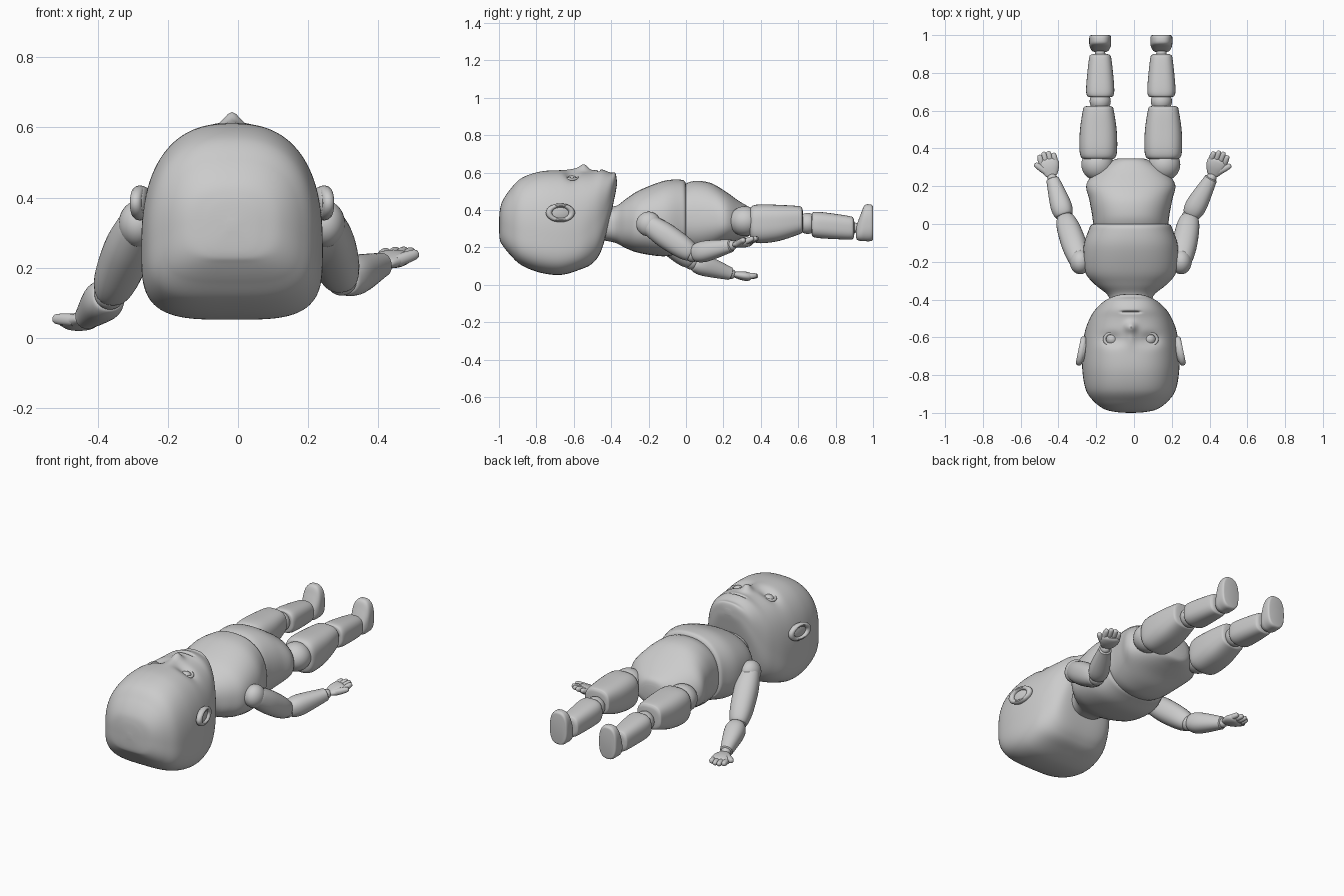
import bpy, bmesh, math
from mathutils import Vector, Matrix

CX = -0.017          # symmetry line of head, trunk and legs


def finish(name, bm, mat=Matrix()):
    bm.transform(mat)
    bmesh.ops.recalc_face_normals(bm, faces=bm.faces)
    me = bpy.data.meshes.new(name)
    bm.to_mesh(me)
    bm.free()
    ob = bpy.data.objects.new(name, me)
    bpy.context.collection.objects.link(ob)
    bpy.ops.object.select_all(action='DESELECT')
    ob.select_set(True)
    bpy.context.view_layer.objects.active = ob
    bpy.ops.object.shade_smooth_by_angle(angle=math.radians(45))
    return ob


def spline(rows, steps):
    # smooth in-between rows
    out, n = [], len(rows)
    for i in range(n - 1):
        a, b, c, d = (rows[max(0, min(n - 1, i + k))] for k in (-1, 0, 1, 2))
        for s in range(steps):
            t = s / steps
            out.append([0.5 * (2 * q + (r - p) * t + (2 * p - 5 * q + 4 * r - u) * t * t
                        + (3 * q - p - 3 * r + u) * t ** 3) for p, q, r, u in zip(a, b, c, d)])
    return out + [list(rows[-1])]


def loft(name, rows, x=0, p_up=2.3, p_down=2.3, n=48, steps=5, mat=Matrix(), warp=None):
    # rows: y, half width, centre z, height above, depth below
    bm, rings = bmesh.new(), []
    for y, a, zc, up, down in spline(rows, steps):
        ring = []
        for i in range(n):
            c, s = math.cos(2 * math.pi * i / n), math.sin(2 * math.pi * i / n)
            p = p_up if s >= 0 else p_down
            k = (abs(c) ** p + abs(s) ** p) ** (-1 / p)
            px, pz = a * c * k, zc + (up if s >= 0 else down) * s * k
            if warp and s > 0:
                pz += warp(px, y) * min(1, s * 1.5)
            ring.append(bm.verts.new((x + px, y, pz)))
        rings.append(ring)
    for r, q in zip(rings, rings[1:]):
        for i in range(n):
            j = (i + 1) % n
            bm.faces.new((r[i], r[j], q[j], q[i]))
    bm.faces.new(rings[0])
    bm.faces.new(rings[-1])
    return finish(name, bm, mat)


def limb(name, p0, p1, radii, flat=1.0, n=32):
    # radii: fraction along, radius; flat squashes the thickness
    p0, p1 = Vector(p0), Vector(p1)
    d = p1 - p0
    mat = Matrix.Translation(p0) @ d.to_track_quat('Y', 'Z').to_matrix().to_4x4()
    return loft(name, [(t * d.length, r, 0, r * flat, r * flat) for t, r in radii], n=n, mat=mat)


def ball(name, loc, radii, rot=0):
    bm = bmesh.new()
    bmesh.ops.create_uvsphere(bm, u_segments=32, v_segments=20, radius=1)
    return finish(name, bm, Matrix.Translation(loc) @ Matrix.Rotation(rot, 4, 'Z')
                  @ Matrix.Diagonal((*radii, 1)))


def ring(name, major, minor, mat):
    bm = bmesh.new()
    n, m = 32, 10
    v = [[bm.verts.new(((major + minor * math.cos(b)) * math.cos(a),
                        (major + minor * math.cos(b)) * math.sin(a), minor * math.sin(b)))
          for b in (2 * math.pi * j / m for j in range(m))]
         for a in (2 * math.pi * i / n for i in range(n))]
    for i in range(n):
        for j in range(m):
            k, l = (i + 1) % n, (j + 1) % m
            bm.faces.new((v[i][j], v[k][j], v[k][l], v[i][l]))
    return finish(name, bm, mat)


# head, with the face pushed into its upper side
def face(x, y):
    g = lambda cx, cy, sx, sy: math.exp(-((abs(x) - cx) / sx) ** 2 - ((y - cy) / sy) ** 2)
    nose = 0.030 * g(0, -0.545, 0.03, 0.028) + 0.014 * g(0, -0.585, 0.026, 0.05)
    muzzle = 0.012 * g(0, -0.47, 0.10, 0.07)
    sockets = -0.024 * g(0.1, -0.61, 0.055, 0.035)
    slit = -0.014 * math.exp(-(x / 0.05) ** 6 - ((y + 0.466) / 0.006) ** 2)
    return nose + muzzle + sockets + slit


loft("head", [(-1.0, 0.015, 0.32, 0.015, 0.015), (-0.995, 0.08, 0.32, 0.08, 0.08),
              (-0.98, 0.14, 0.32, 0.13, 0.11), (-0.94, 0.195, 0.30, 0.21, 0.14),
              (-0.88, 0.237, 0.28, 0.29, 0.175), (-0.78, 0.256, 0.26, 0.345, 0.195),
              (-0.67, 0.257, 0.25, 0.362, 0.197), (-0.57, 0.243, 0.26, 0.345, 0.18),
              (-0.50, 0.217, 0.32, 0.28, 0.205), (-0.45, 0.185, 0.37, 0.235, 0.18),
              (-0.405, 0.135, 0.47, 0.125, 0.11), (-0.378, 0.075, 0.54, 0.055, 0.055),
              (-0.37, 0.02, 0.545, 0.015, 0.015)],
     x=CX, p_up=2.5, p_down=3.6, n=128, steps=12, warp=face)

# chest with neck, and the belly and hips below it
loft("chest", [(-0.46, 0.10, 0.33, 0.10, 0.09), (-0.38, 0.12, 0.32, 0.10, 0.095),
               (-0.32, 0.19, 0.32, 0.14, 0.125), (-0.25, 0.243, 0.32, 0.185, 0.15),
               (-0.12, 0.25, 0.33, 0.225, 0.178), (-0.03, 0.222, 0.34, 0.222, 0.17),
               (-0.005, 0.21, 0.34, 0.21, 0.16), (0.0, 0.19, 0.34, 0.19, 0.15)],
     x=CX, p_down=2.6)
loft("hips", [(-0.03, 0.18, 0.34, 0.18, 0.15), (-0.005, 0.197, 0.34, 0.20, 0.165),
              (0.05, 0.205, 0.34, 0.215, 0.175), (0.13, 0.22, 0.34, 0.205, 0.16),
              (0.21, 0.235, 0.335, 0.165, 0.12), (0.28, 0.18, 0.33, 0.12, 0.09),
              (0.335, 0.10, 0.33, 0.085, 0.07), (0.348, 0.06, 0.33, 0.05, 0.04)], x=CX)

for side, s in (("left", -1), ("right", 1)):
    # eyes and ears
    ex = CX + s * 0.1
    ball(side + "_eye", (ex, -0.61, 0.55), (0.034, 0.034, 0.034))
    ring(side + "_eyelid", 0.036, 0.008, Matrix.Translation((ex, -0.61, 0.572))
         @ Matrix.Rotation(s * 0.2, 4, 'Y') @ Matrix.Diagonal((1.1, 0.9, 1, 1)))
    ear = Matrix.Translation((CX + s * 0.262, -0.672, 0.385)) @ Matrix.Rotation(s * 0.2, 4, 'Z')
    ring(side + "_ear_rim", 0.046, 0.013, ear @ Matrix.Rotation(math.pi / 2, 4, 'Y')
         @ Matrix.Diagonal((0.85, 1.35, 1.3, 1)))
    ball(side + "_ear", (CX + s * 0.25, -0.672, 0.385), (0.018, 0.066, 0.046), s * 0.2)

    # legs: stubby rounded segments with ball joints between
    lx = CX + s * 0.172
    ball(side + "_hip_joint", (lx + s * 0.005, 0.315, 0.34), (0.085, 0.085, 0.08))
    loft(side + "_thigh", [(0.34, 0.06, 0.33, 0.06, 0.06), (0.352, 0.09, 0.33, 0.09, 0.095),
                           (0.40, 0.10, 0.33, 0.10, 0.108), (0.50, 0.097, 0.335, 0.092, 0.10),
                           (0.60, 0.082, 0.345, 0.076, 0.077), (0.62, 0.074, 0.345, 0.066, 0.066),
                           (0.625, 0.05, 0.345, 0.045, 0.045)], x=lx, p_up=2.8, p_down=2.8)
    lx -= s * 0.01
    ball(side + "_knee_joint", (lx, 0.65, 0.328), (0.056, 0.056, 0.056))
    loft(side + "_shin", [(0.672, 0.05, 0.322, 0.05, 0.05), (0.68, 0.07, 0.322, 0.066, 0.066),
                          (0.73, 0.074, 0.318, 0.07, 0.07), (0.87, 0.06, 0.306, 0.062, 0.064),
                          (0.895, 0.05, 0.304, 0.052, 0.054), (0.90, 0.03, 0.304, 0.03, 0.03)],
         x=lx, p_up=2.7, p_down=2.7)
    limb(side + "_ankle", (lx, 0.88, 0.305), (lx, 0.95, 0.305), [(0, 0.032), (0.5, 0.026), (1, 0.034)])
    loft(side + "_foot", [(0.91, 0.025, 0.28, 0.03, 0.03), (0.916, 0.042, 0.285, 0.045, 0.045),
                          (0.935, 0.054, 0.30, 0.08, 0.066), (0.955, 0.058, 0.32, 0.105, 0.087),
                          (0.985, 0.058, 0.325, 0.105, 0.092), (0.997, 0.054, 0.325, 0.098, 0.087),
                          (1.0, 0.046, 0.325, 0.09, 0.08)], x=lx, p_up=2.6, p_down=2.6)

# arms: each side has its own pose
poses = {"left": (-1, (-0.285, -0.20, 0.325), (-0.365, 0.03, 0.125), (-0.432, 0.24, 0.058), (-0.468, 0.385, 0.035)),
         "right": (1, (0.25, -0.20, 0.325), (0.295, 0.035, 0.165), (0.41, 0.245, 0.21), (0.465, 0.385, 0.24))}
for side, (s, sh, el, wr, tip) in poses.items():
    sh, el, wr, tip = map(Vector, (sh, el, wr, tip))
    ball(side + "_shoulder_joint", sh, (0.055, 0.066, 0.066))
    limb(side + "_upper_arm", sh, el, [(0, 0.045), (0.04, 0.055), (0.35, 0.066), (0.75, 0.062),
                                       (0.97, 0.048), (1, 0.03)])
    ball(side + "_elbow_joint", el, (0.044,) * 3)
    limb(side + "_forearm", el.lerp(wr, 0.06), wr, [(0, 0.03), (0.03, 0.048), (0.3, 0.056),
                                                    (0.9, 0.037), (0.98, 0.033), (1, 0.02)])
    ball(side + "_wrist_joint", wr, (0.027,) * 3)
    # hand: flat palm, four fingers, thumb pointing outward
    d = tip - wr
    across = Vector((d.y, -d.x, 0)).normalized() * s
    up = Vector((0, 0, 1))
    limb(side + "_palm", wr + d * 0.08, wr + d * 0.72,
         [(0, 0.018), (0.08, 0.032), (0.5, 0.052), (0.85, 0.052), (1, 0.035)], flat=0.45)
    for i, reach in enumerate((0.93, 1.0, 0.98, 0.88)):
        off = across * (0.037 - 0.0245 * i)
        limb("%s_finger_%d" % (side, i + 1), wr + d * 0.55 + off, wr + d * reach + off + up * 0.012,
             [(0, 0.014), (0.5, 0.0155), (0.9, 0.012), (1, 0.004)], n=16)
    limb(side + "_thumb", wr + d * 0.3 + across * 0.025, wr + d * 0.66 + across * 0.072 + up * 0.012,
         [(0, 0.018), (0.5, 0.017), (0.9, 0.013), (1, 0.004)], n=16)
